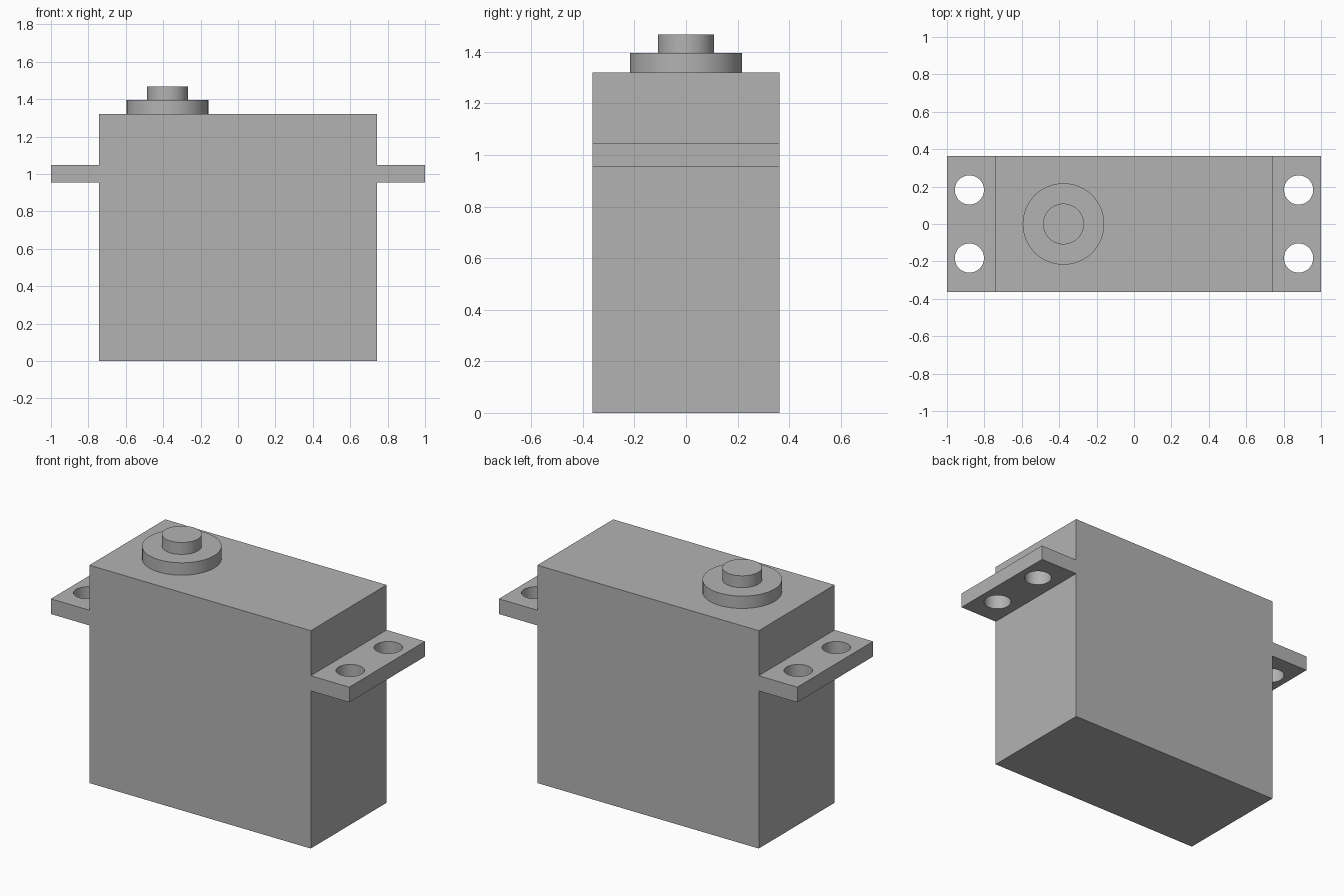
import bpy
import bmesh
from mathutils import Vector

if "Cube" in bpy.data.objects:
    bpy.data.objects.remove(bpy.data.objects["Cube"])

HALF_DEPTH = 0.363
BODY_X, BODY_TOP = 0.742, 1.32
TAB_LOW, TAB_HIGH = 0.955, 1.047
SHAFT_X = -0.377

grey = bpy.data.materials.new("light_grey")
grey.use_nodes = True
colour = (0.45, 0.45, 0.45, 1)
grey.diffuse_color = colour
grey.node_tree.nodes["Principled BSDF"].inputs["Base Color"].default_value = colour


def cylinder(name, x, y, radius, low, high):
    bpy.ops.mesh.primitive_cylinder_add(
        vertices=64, radius=radius, depth=high - low, location=(x, y, (low + high) / 2))
    obj = bpy.context.object
    obj.name = name
    obj.data.materials.append(grey)
    bpy.ops.object.shade_smooth_by_angle()
    return obj


# Housing and mounting tabs: one mirrored outline extruded through the depth
half = [(BODY_X, 0), (BODY_X, TAB_LOW), (1, TAB_LOW),
        (1, TAB_HIGH), (BODY_X, TAB_HIGH), (BODY_X, BODY_TOP)]
outline = half + [(-x, z) for x, z in reversed(half)]
bm = bmesh.new()
front = bm.faces.new([bm.verts.new((x, -HALF_DEPTH, z)) for x, z in outline])
extruded = bmesh.ops.extrude_face_region(bm, geom=[front], use_keep_orig=True)
bmesh.ops.translate(bm, vec=Vector((0, 2 * HALF_DEPTH, 0)),
                    verts=[v for v in extruded["geom"] if isinstance(v, bmesh.types.BMVert)])
bmesh.ops.recalc_face_normals(bm, faces=bm.faces)
mesh = bpy.data.meshes.new("housing")
bm.to_mesh(mesh)
bm.free()
housing = bpy.data.objects.new("housing", mesh)
bpy.context.collection.objects.link(housing)
mesh.materials.append(grey)

# Screw holes through both tabs
cutters = []
for x in (-0.88, 0.88):
    for y in (-0.182, 0.182):
        cutter = cylinder("hole_cutter", x, y, 0.078, TAB_LOW - 0.1, TAB_HIGH + 0.1)
        cutter.hide_render = True
        cut = housing.modifiers.new("screw_hole", "BOOLEAN")
        cut.operation = "DIFFERENCE"
        cut.solver = "EXACT"
        cut.object = cutter
        cutters.append(cutter)

bpy.ops.object.select_all(action="DESELECT")
bpy.context.view_layer.objects.active = housing
housing.select_set(True)
for name in [m.name for m in housing.modifiers]:
    bpy.ops.object.modifier_apply(modifier=name)
for cutter in cutters:
    bpy.data.objects.remove(cutter)
bpy.ops.object.shade_smooth_by_angle()

# Stepped output shaft on the top
cylinder("shaft_collar", SHAFT_X, 0, 0.218, BODY_TOP, 1.395)
cylinder("output_shaft", SHAFT_X, 0, 0.109, 1.395, 1.467)
